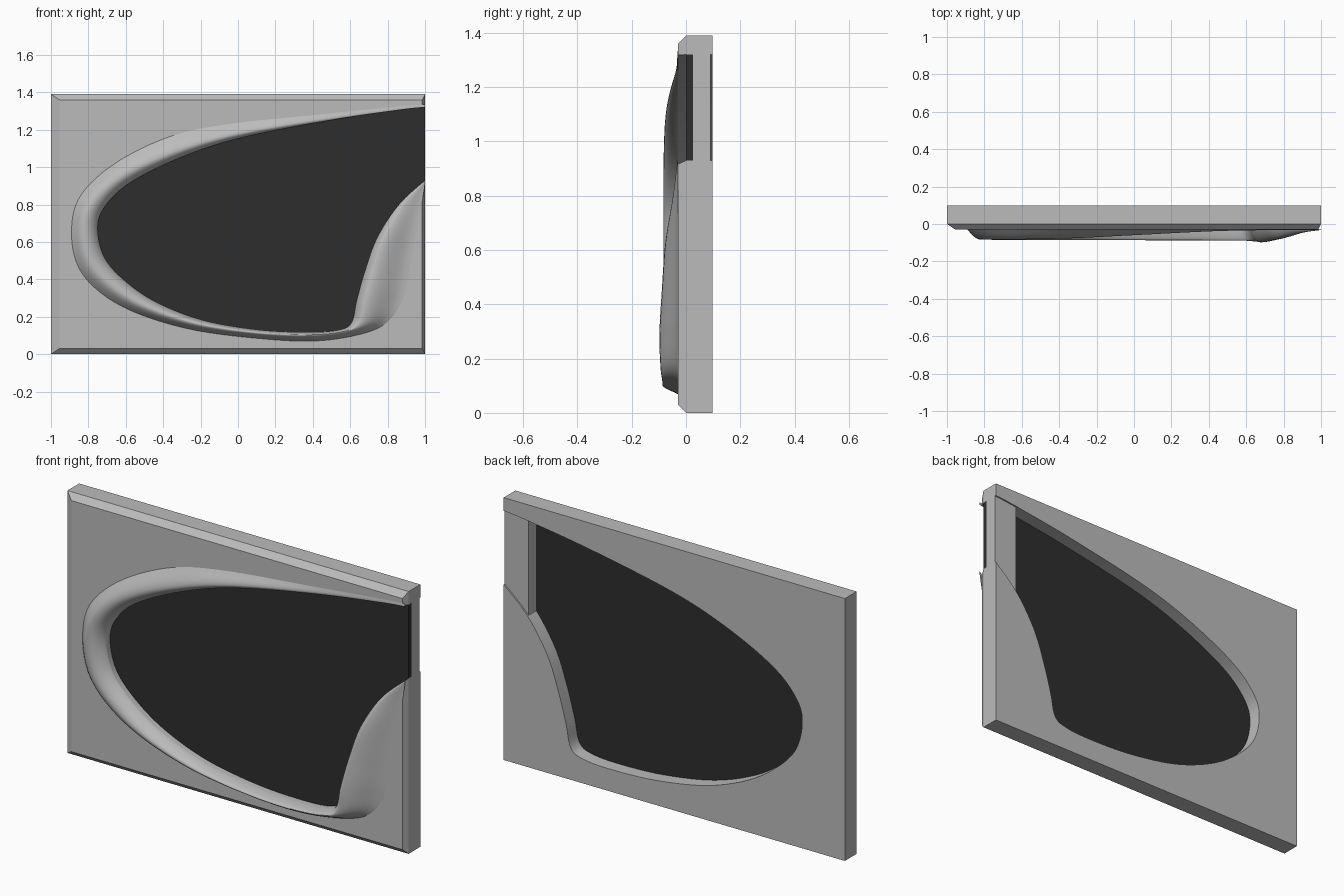
import bpy
import bmesh
from math import sin, pi, radians

cube = bpy.data.objects.get("Cube")
if cube:
    bpy.data.objects.remove(cube)


def material(name, value):
    mat = bpy.data.materials.new(name)
    mat.use_nodes = True
    colour = (value, value, value, 1)
    mat.diffuse_color = colour
    mat.node_tree.nodes["Principled BSDF"].inputs["Base Color"].default_value = colour
    return mat


grey = material("light grey", 0.5)
dark = material("dark glass", 0.027)

BACK, STEP, FRONT = 0.098, 0.0, -0.03
TOP = 1.39

# Rim stations: opening x, z, rim foot x, z, crest height, crest position across
stations = [
    (1.00, 1.32, 1.00, 1.335, .002, .7),
    (.86, 1.305, .86, 1.325, .002, .7),
    (.49, 1.25, .42, 1.28, .007, .7),
    (.01, 1.155, -.05, 1.23, .03, .7),
    (-.31, 1.05, -.36, 1.165, .046, .68),
    (-.58, .915, -.65, 1.025, .052, .6),
    (-.715, .785, -.84, .85, .053, .55),
    (-.75, .665, -.89, .665, .053, .5),
    (-.71, .51, -.855, .47, .054, .5),
    (-.59, .38, -.73, .325, .055, .52),
    (-.42, .27, -.53, .215, .056, .55),
    (-.18, .18, -.24, .13, .056, .6),
    (.115, .13, .10, .085, .057, .65),
    (.38, .118, .40, .07, .057, .7),
    (.54, .13, .64, .103, .058, .72),
    (.607, .17, .79, .165, .064, .75),
    (.635, .29, .88, .29, .068, .8),
    (.68, .45, .92, .46, .059, .8),
    (.745, .625, .95, .64, .046, .8),
    (.86, .80, .98, .79, .018, .8),
    (1.00, .93, 1.00, .91, .002, .8),
]


def smooth_path(points, steps=8):
    """Catmull-Rom interpolation of every value in the stations."""
    result = []
    for i in range(len(points) - 1):
        a, b = points[max(i - 1, 0)], points[i]
        c, d = points[i + 1], points[min(i + 2, len(points) - 1)]
        for s in range(steps):
            t = s / steps
            result.append([
                q + t * (r - p) / 2 + t * t * (2 * p - 5 * q + 4 * r - s4) / 2
                + t ** 3 * (3 * q - p - 3 * r + s4) / 2
                for p, q, r, s4 in zip(a, b, c, d)])
    return result + [list(points[-1])]


def finish(name, bm, mat):
    bmesh.ops.recalc_face_normals(bm, faces=bm.faces)
    mesh = bpy.data.meshes.new(name)
    bm.to_mesh(mesh)
    bm.free()
    mesh.materials.append(mat)
    obj = bpy.data.objects.new(name, mesh)
    bpy.context.collection.objects.link(obj)
    return obj


def smooth(obj, angle):
    bpy.ops.object.select_all(action='DESELECT')
    obj.select_set(True)
    bpy.context.view_layer.objects.active = obj
    bpy.ops.object.shade_smooth_by_angle(angle=radians(angle))


def prism(name, outline, y0, y1, mat):
    """Extrude an x-z outline between two depths."""
    bm = bmesh.new()
    face = bm.faces.new([bm.verts.new((x, y0, z)) for x, z in outline])
    moved = bmesh.ops.extrude_face_region(bm, geom=[face], use_keep_orig=True)
    verts = [v for v in moved["geom"] if isinstance(v, bmesh.types.BMVert)]
    bmesh.ops.translate(bm, verts=verts, vec=(0, y1 - y0, 0))
    return finish(name, bm, mat)


def loft(name, rows, mat, closed=False):
    bm = bmesh.new()
    grid = [[bm.verts.new(p) for p in row] for row in rows]
    for r, s in zip(grid, grid[1:]):
        for j in range(len(r) if closed else len(r) - 1):
            k = (j + 1) % len(r)
            bm.faces.new((r[j], r[k], s[k], s[j]))
    if closed:
        bm.faces.new(grid[0])
        bm.faces.new(grid[-1])
    return finish(name, bm, mat)


path = smooth_path(stations)
opening = [(p[0], p[1]) for p in path]


# Panel with chamfered front edges
def ring(y, x0, x1, z0, z1):
    return [(x0, y, z0), (x1, y, z0), (x1, y, z1), (x0, y, z1)]


panel = loft("panel", [ring(BACK, -1, 1, 0, TOP), ring(STEP, -1, 1, 0, TOP),
                       ring(FRONT, -.955, .985, .03, TOP - .03)], grey, closed=True)

# Cut the opening through the panel and out of its side
cutter = prism("opening_cutter", [(1.1, 1.335)] + opening + [(1.1, 1.0)], -.5, .5, grey)
cutter.hide_render = True
cut = panel.modifiers.new("opening", 'BOOLEAN')
cut.operation = 'DIFFERENCE'
cut.solver = 'EXACT'
cut.object = cutter
bpy.context.view_layer.objects.active = panel
bpy.ops.object.modifier_apply(modifier=cut.name)
bpy.data.objects.remove(cutter)
smooth(panel, 25)

# Raised rim around the opening
N = 8
rows = []
for ix, iz, ox, oz, height, crest in path:
    flare = min(max((crest - .5) / .3, 0), 1) ** 3
    row = []
    for j in range(2 * N + 1):
        if j <= N:
            u = j / N
            t = crest * u
            lift = (1 - flare) * sin(u * pi / 2) + flare * u * u * (3 - 2 * u)
        else:
            v = sin((j - N) / N * pi / 2)
            t = crest + (1 - crest) * v
            lift = (1 - v * v) ** .8
        row.append((ox + (ix - ox) * t, FRONT - height * lift, oz + (iz - oz) * t))
    rows.append(row)
rim = loft("raised_rim", rows, grey)
# Make the open shell face forwards
if sum(p.normal.y * p.area for p in rim.data.polygons) > 0:
    rim.data.flip_normals()
smooth(rim, 50)

# Dark pane filling the opening
prism("glass_pane", opening, STEP, .025, dark)

# Filler strip behind the pane at the open side
prism("rear_filler", [p for p in opening if p[0] > .859], .025, .09, grey)
